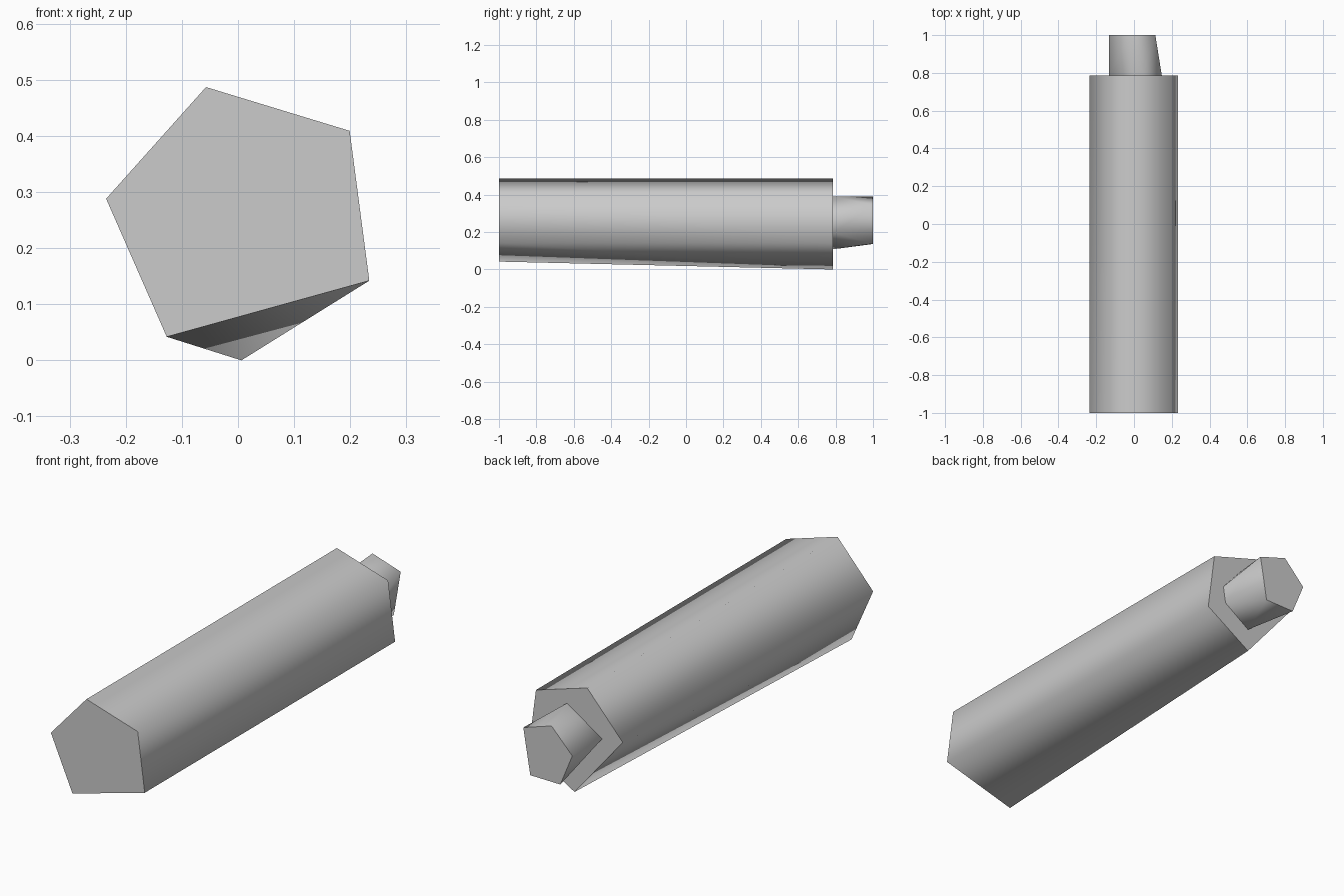
import bpy, bmesh, math

cube = bpy.data.objects.get("Cube")
if cube:
    bpy.data.objects.remove(cube, do_unlink=True)

# Single plain grey finish
grey = bpy.data.materials.new("plain_grey")
grey.use_nodes = True
GREY = (0.6, 0.6, 0.6, 1.0)
grey.diffuse_color = GREY
grey.node_tree.nodes["Principled BSDF"].inputs["Base Color"].default_value = GREY


def is_cap(face):
    return abs(face.normal.y) > 0.99


def prism(name, front, front_y, back, back_y, open_front=False):
    """Low-poly rod skinned between two (x, z) profiles, smooth sides, crisp rims."""
    bm = bmesh.new()
    for ring, y in ((front, front_y), (back, back_y)):
        for x, z in ring:
            bm.verts.new((x, y, z))
    bmesh.ops.convex_hull(bm, input=bm.verts[:])
    bmesh.ops.recalc_face_normals(bm, faces=bm.faces[:])
    # Merge each end into a single polygon
    cap_edges = [e for e in bm.edges if all(is_cap(f) for f in e.link_faces)]
    bmesh.ops.dissolve_edges(bm, edges=cap_edges, use_verts=False)
    bm.normal_update()
    for f in bm.faces:
        f.smooth = not is_cap(f)
    for e in bm.edges:
        e.smooth = not any(is_cap(f) for f in e.link_faces)
    # Drop the end that sits against another part
    if open_front:
        hidden = [f for f in bm.faces if f.normal.y < -0.99]
        bmesh.ops.delete(bm, geom=hidden, context='FACES_ONLY')
    mesh = bpy.data.meshes.new(name)
    bm.to_mesh(mesh)
    bm.free()
    mesh.materials.append(grey)
    obj = bpy.data.objects.new(name, mesh)
    bpy.context.collection.objects.link(obj)
    return obj


SHOULDER_Y = 0.787

# Main rod: four straight long edges, with the lowest edge slanting front to back
shared = [(-0.235, 0.288), (-0.057, 0.487), (0.199, 0.409), (0.234, 0.142)]
prism("main_rod", shared + [(-0.127, 0.042)], -1.0,
      shared + [(0.006, 0.0)], SHOULDER_Y)

# Narrow peg on the back end, twisted between its two five-sided rims
peg_base = [(0.044, 0.391), (-0.132, 0.277), (0.006, 0.108), (0.135, 0.196), (0.147, 0.274)]
peg_tip = [(0.113, 0.344), (-0.028, 0.389), (-0.132, 0.281), (-0.072, 0.136), (0.078, 0.138)]
prism("back_peg", peg_base, SHOULDER_Y, peg_tip, 1.0, open_front=True)
